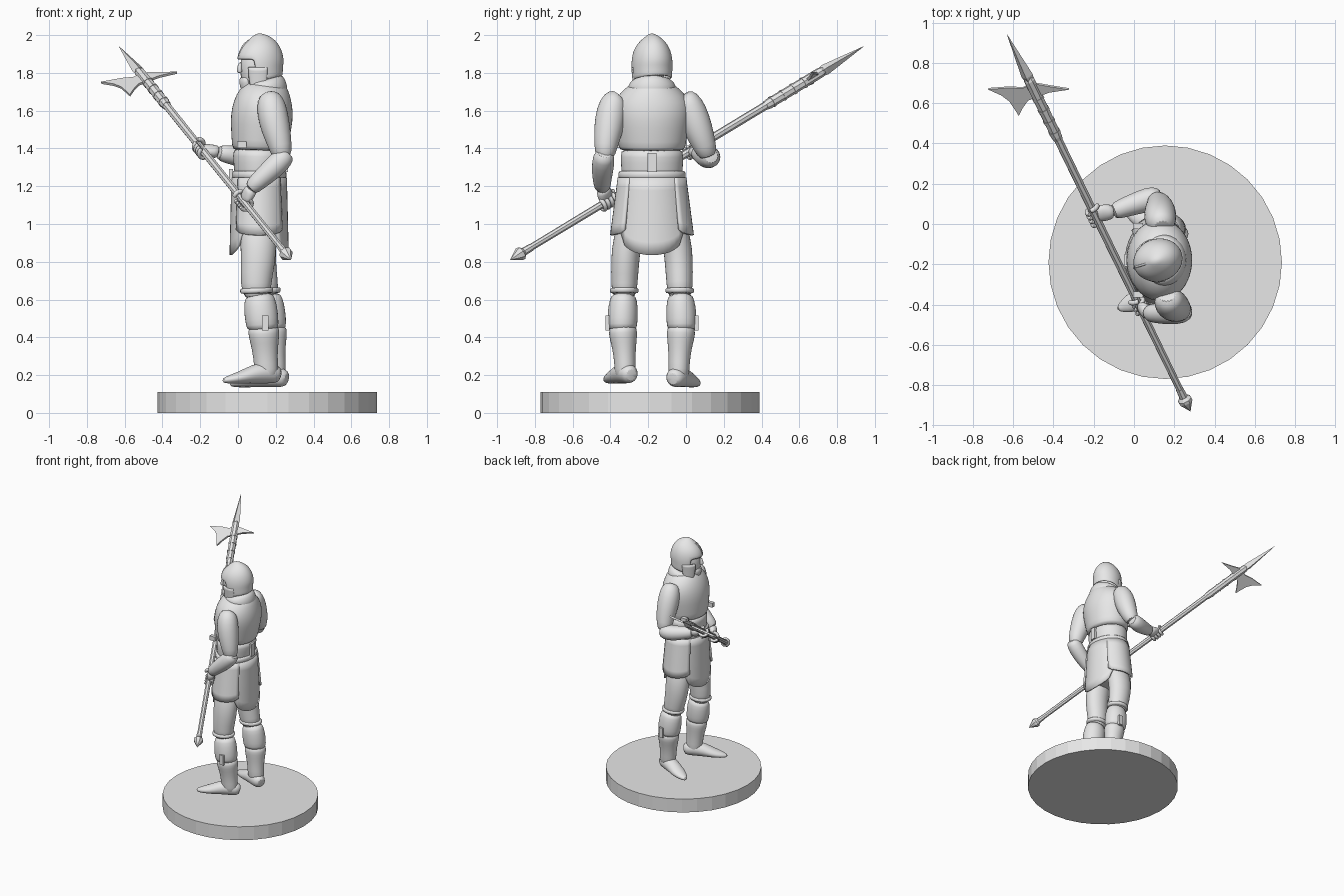
import bpy, bmesh, math
from mathutils import Vector as V

if "Cube" in bpy.data.objects:
    bpy.data.objects.remove(bpy.data.objects["Cube"])

grey = bpy.data.materials.new("plain_grey")
grey.use_nodes = True
grey.diffuse_color = (0.8, 0.8, 0.8, 1)
grey.node_tree.nodes["Principled BSDF"].inputs["Base Color"].default_value = (0.8, 0.8, 0.8, 1)

X, Y, Z = V((1, 0, 0)), V((0, 1, 0)), V((0, 0, 1))
CY = -0.18  # middle of the body


def finish(name, bm, smooth=True, subdiv=0, thick=0.0):
    bmesh.ops.recalc_face_normals(bm, faces=bm.faces)
    me = bpy.data.meshes.new(name)
    bm.to_mesh(me)
    bm.free()
    me.materials.append(grey)
    for p in me.polygons:
        p.use_smooth = smooth
    if smooth:
        me.set_sharp_from_angle(angle=math.radians(50))
    ob = bpy.data.objects.new(name, me)
    bpy.context.collection.objects.link(ob)
    if thick:
        m = ob.modifiers.new("thickness", "SOLIDIFY")
        m.thickness, m.offset = thick, 0
    if subdiv:
        m = ob.modifiers.new("rounding", "SUBSURF")
        m.levels = m.render_levels = subdiv
    return ob


def tube(name, pts, ref=X, n=16, subdiv=1, smooth=True, cut=None, thick=0.0):
    """Skin a row of ellipses; each point is (x, y, z, side radius[, ref radius])."""
    bm = bmesh.new()
    pos = [V(p[:3]) for p in pts]
    rings = []
    for i, p in enumerate(pts):
        t = (pos[min(i + 1, len(pos) - 1)] - pos[max(i - 1, 0)]).normalized()
        side = t.cross(ref).normalized()
        up = side.cross(t)
        ang = [2 * math.pi * k / n for k in range(n)]
        rings.append([bm.verts.new(pos[i] + side * p[3] * math.cos(a) + up * p[-1] * math.sin(a)) for a in ang])
    for a, b in zip(rings, rings[1:]):
        for k in range(n):
            bm.faces.new((a[k], a[(k + 1) % n], b[(k + 1) % n], b[k]))
    if cut is None:
        bm.faces.new(rings[0])
    bm.faces.new(rings[-1])
    if cut:
        gone = [f for f in bm.faces if cut(f.calc_center_median())]
        bmesh.ops.delete(bm, geom=gone, context="FACES")
    return finish(name, bm, smooth, subdiv, thick)


def panel(name, c, mid, half, top, bottom, r0, r1, drop):
    """Curved plate with a rounded lower edge, around a centre; angles in degrees."""
    bm = bmesh.new()
    grid = []
    for i in range(13):
        u = i / 6 - 1
        a = math.radians(mid + half * u)
        low = bottom - drop * math.sqrt(1 - u * u)
        col = []
        for j in range(7):
            w = j / 6
            rx, ry = (r0[k] + (r1[k] - r0[k]) * w for k in (0, 1))
            col.append(bm.verts.new((c[0] + rx * math.cos(a), c[1] + ry * math.sin(a), top + (low - top) * w)))
        grid.append(col)
    for a, b in zip(grid, grid[1:]):
        for j in range(6):
            bm.faces.new((a[j], b[j], b[j + 1], a[j + 1]))
    return finish(name, bm, thick=0.014)


def box(name, centre, size):
    bm = bmesh.new()
    bmesh.ops.create_cube(bm, size=1)
    for v in bm.verts:
        v.co = V([v.co[k] * size[k] + centre[k] for k in range(3)])
    return finish(name, bm, smooth=False)


# Round base
bm = bmesh.new()
bmesh.ops.create_cone(bm, cap_ends=True, segments=32, radius1=0.58, radius2=0.58, depth=0.11)
bmesh.ops.translate(bm, verts=bm.verts, vec=(0.155, -0.19, 0.055))
finish("base", bm, smooth=False)


def body(name, rows, **kw):  # rows: z, x, half width, half depth
    return tube(name, [(x, CY, z, ry, rx) for z, x, ry, rx in rows], n=24, **kw)


# Torso armour, belt and hips
body("breastplate", [(1.385, .115, .165, .14), (1.40, .115, .178, .148), (1.48, .12, .19, .158), (1.56, .125, .205, .167),
                     (1.63, .133, .205, .16), (1.69, .145, .175, .14), (1.735, .155, .12, .11), (1.75, .155, .09, .09)])
body("waist", [(1.22, .112, .165, .133), (1.29, .112, .163, .133), (1.36, .113, .168, .142), (1.41, .115, .165, .14)])
body("belt", [(1.235, .112, .175, .142), (1.245, .112, .18, .146), (1.275, .112, .18, .146), (1.285, .112, .175, .142)])
body("hips", [(1.25, .112, .165, .13), (1.1, .112, .185, .132), (0.97, .112, .18, .125), (0.92, .112, .14, .1)])
body("collar", [(1.69, .145, .13, .115), (1.73, .15, .13, .115), (1.76, .155, .11, .1), (1.77, .15, .085, .085)])
box("back_strap", (.256, CY, 1.325), (.02, .045, .1))
box("front_buckle", (-.037, CY, 1.26), (.02, .06, .06))
for s in (-1, 1):
    box("side_buckle", (.02, CY + s * .17, 1.42), (.05, .03, .035))

# Skirt plates
hip = (.112, CY)
for name, mid in (("back_flap", 0), ("front_flap", 180)):
    panel(name, hip, mid, 54, 1.245, .95, (.14, .17), (.15, .2), .115)
for name, mid in (("right_tasset", 90), ("left_tasset", -90)):
    panel(name, hip, mid, 48, 1.245, .97, (.145, .175), (.16, .215), .03)

# Legs, mirrored across the body with a slight stagger
for s, side in ((1, "right"), (-1, "left")):
    ox, oz = s * .02, -s * .01

    def leg(name, rows, **kw):  # rows: z, x, offset from the middle, half width, half depth
        return tube(side + name, [(x + ox * (z < .7), CY + s * dy, z, ry, rx) for z, x, dy, ry, rx in rows], **kw)

    leg("_thigh", [(1.05, .11, .085, .075, .1), (.92, .107, .132, .078, .098), (.8, .108, .143, .077, .093),
                   (.68, .112, .146, .07, .082), (.6, .125, .148, .066, .075)])
    leg("_garter", [(.665, .118, .147, .073, .086), (.655, .118, .147, .078, .09), (.64, .12, .147, .078, .09), (.63, .12, .147, .072, .084)])
    leg("_knee_guard", [(.63, .13, .15, .06, .07), (.6, .135, .151, .074, .084), (.53, .142, .155, .083, .092),
                        (.46, .15, .157, .08, .088), (.435, .15, .156, .073, .08)])
    leg("_boot_shaft", [(.47, .155, .155, .072, .082), (.42, .157, .154, .078, .085), (.38, .16, .15, .07, .077),
                        (.3, .165, .145, .058, .065), (.23, .17, .142, .058, .065), (.17, .175, .142, .05, .058)])
    box(side + "_knee_buckle", (.165 + ox, CY + s * .235, .475), (.035, .02, .08))
    yaw = math.radians(24)
    rows = [(-.085, .19, .03, .035), (-.06, .195, .052, .05), (0, .205, .058, .06), (.07, .195, .056, .05),
            (.14, .178, .056, .034), (.2, .168, .042, .024), (.25, .16, .012, .012)]
    tube(side + "_foot", [(.165 + ox - f * math.cos(yaw), CY + s * (.142 + f * math.sin(yaw)), z + oz, w, h)
                          for f, z, w, h in rows], ref=Z)

# Arms
tube("left_upper_arm", [(.165, -.35, 1.68, .045), (.17, -.375, 1.66, .07), (.18, -.395, 1.6, .083), (.2, -.41, 1.5, .08),
                        (.225, -.425, 1.41, .062), (.235, -.43, 1.34, .05)], ref=Y)
tube("right_upper_arm", [(.14, -.02, 1.68, .045), (.135, .0, 1.66, .07), (.13, .03, 1.6, .083), (.13, .065, 1.5, .08),
                         (.125, .1, 1.41, .062), (.11, .12, 1.35, .05)], ref=Y)
tube("left_bracer", [(.265, -.43, 1.38, .04), (.245, -.435, 1.355, .06), (.18, -.442, 1.29, .06), (.1, -.445, 1.22, .048),
                     (.06, -.44, 1.18, .042)], ref=Y)
tube("right_bracer", [(.14, .135, 1.36, .04), (.1, .13, 1.355, .06), (.04, .112, 1.35, .06), (-.06, .078, 1.37, .048),
                      (-.11, .058, 1.38, .042)], ref=Y)

# Polearm axis: low end to spear tip
low, tip = V((.28, -.93, .81)), V((-.63, .94, 1.94))
d = (tip - low).normalized()
e = V((-.916, -.265, -.302))
nrm = d.cross(e).normalized()
hub = tip - d * .337
length = (hub - low).length


def rod(name, rows, n=8):  # rows: distance from the axe hub, radius
    return tube(name, [(*(hub + d * u), r) for u, r in rows], ref=e, n=n, subdiv=0, smooth=False)


rod("shaft", [(-length + .05, .018), (-.5, .022), (.04, .022)])
rod("socket", [(-.32, .024), (-.3, .028), (.05, .028), (.07, .02)])
rod("spear_point", [(.03, .02), (.08, .03), (.17, .02), (.337, .001)], n=4)
rod("butt_spike", [(-length, .001), (-length + .06, .036), (-length + .075, .036), (-length + .09, .022), (-length + .14, .02)])
for k in range(4):
    rod("rivet_band", [(-.28 + k * .07, .031), (-.268 + k * .07, .031)])

# Axe blade with its rear beak
outline = [(.03, 0), (.02, .05), (.045, .11), (.07, .215), (.015, .165), (-.03, .142), (-.08, .135), (-.124, .13),
           (-.085, .09), (-.055, .05), (-.05, 0), (-.045, -.07), (-.06, -.168), (-.01, -.08), (.02, -.03)]
bm = bmesh.new()
bm.faces.new([bm.verts.new(hub + d * u + e * v) for u, v in outline])
bmesh.ops.triangulate(bm, faces=bm.faces)
finish("axe_blade", bm, smooth=False, thick=.014)


# Hands gripping the shaft
def hand(side, wrist, z):
    grip = low + d * ((z - low.z) / d.z)
    wrist = V(wrist)
    back = wrist - grip
    out = (back - d * back.dot(d)).normalized()
    turn = d.cross(out)
    palm = grip + out * .035
    tube(side + "_palm", [(*wrist, .034, .034), (*wrist.lerp(palm, .5), .034, .042), (*palm, .028, .046),
                          (*(palm - back.normalized() * .03), .022, .04)], ref=d)
    for k in range(4):
        c = grip + d * (k - 1.5) * .024
        arc = [math.radians(a) for a in range(-10, 231, 40)]
        tube(side + "_finger", [(*(c + (out * math.cos(a) + turn * math.sin(a)) * .034), .013) for a in arc],
             ref=d, n=8)
    c = grip + d * .055
    tube(side + "_thumb", [(*(c + (out * math.cos(a) - turn * math.sin(a)) * .034), .014) for a in (0, .7, 1.4, 2.1)],
         ref=d, n=8)


hand("left", (.075, -.442, 1.19), 1.12)
hand("right", (-.1, .062, 1.378), 1.395)

# Head and helmet, turned slightly to the left
look = V((-math.cos(.3), -math.sin(.3), 0))
mid = V((.118, CY, 0))


def headpiece(name, rows, **kw):  # rows: z, forward shift, half width, half depth
    return tube(name, [(*(mid + look * f + Z * z), w, dp) for z, f, w, dp in rows], ref=look, n=24, **kw)


headpiece("head", [(1.66, -.01, .06, .06), (1.72, .0, .06, .065), (1.74, .035, .06, .06), (1.79, .03, .074, .082),
                   (1.86, .015, .082, .095), (1.92, 0, .07, .08)])
headpiece("nose", [(1.86, .108, .008, .008), (1.815, .118, .014, .016), (1.8, .112, .016, .014)])
headpiece("beard", [(1.785, .085, .045, .03), (1.75, .08, .045, .035), (1.71, .075, .035, .03), (1.685, .07, .01, .012)])
headpiece("helmet", [(1.765, -.012, .098, .105), (1.80, -.005, .1, .112), (1.835, 0, .102, .118), (1.87, 0, .102, .122),
                     (1.92, 0, .092, .11), (1.96, .004, .066, .082), (1.985, .01, .034, .046), (2.002, .014, .008, .014)],
          thick=.012, cut=lambda c: c.z < 1.87 and (c - mid).xy.dot(look.xy) > .055)
comb = [(-.118, 1.88), (-.1, 1.94), (-.06, 1.975), (.012, 1.995), (.07, 1.97), (.102, 1.94), (.122, 1.88)]
tube("helmet_ridge", [(*(mid + look * f + Z * z), .006) for f, z in comb], ref=Y, n=8)
for s in (-1, 1):
    facing = 180 + math.degrees(.3)
    panel("cheek_guard", mid, facing + s * 66, 26, 1.83, 1.76, (.112, .103), (.1, .09), .06)
